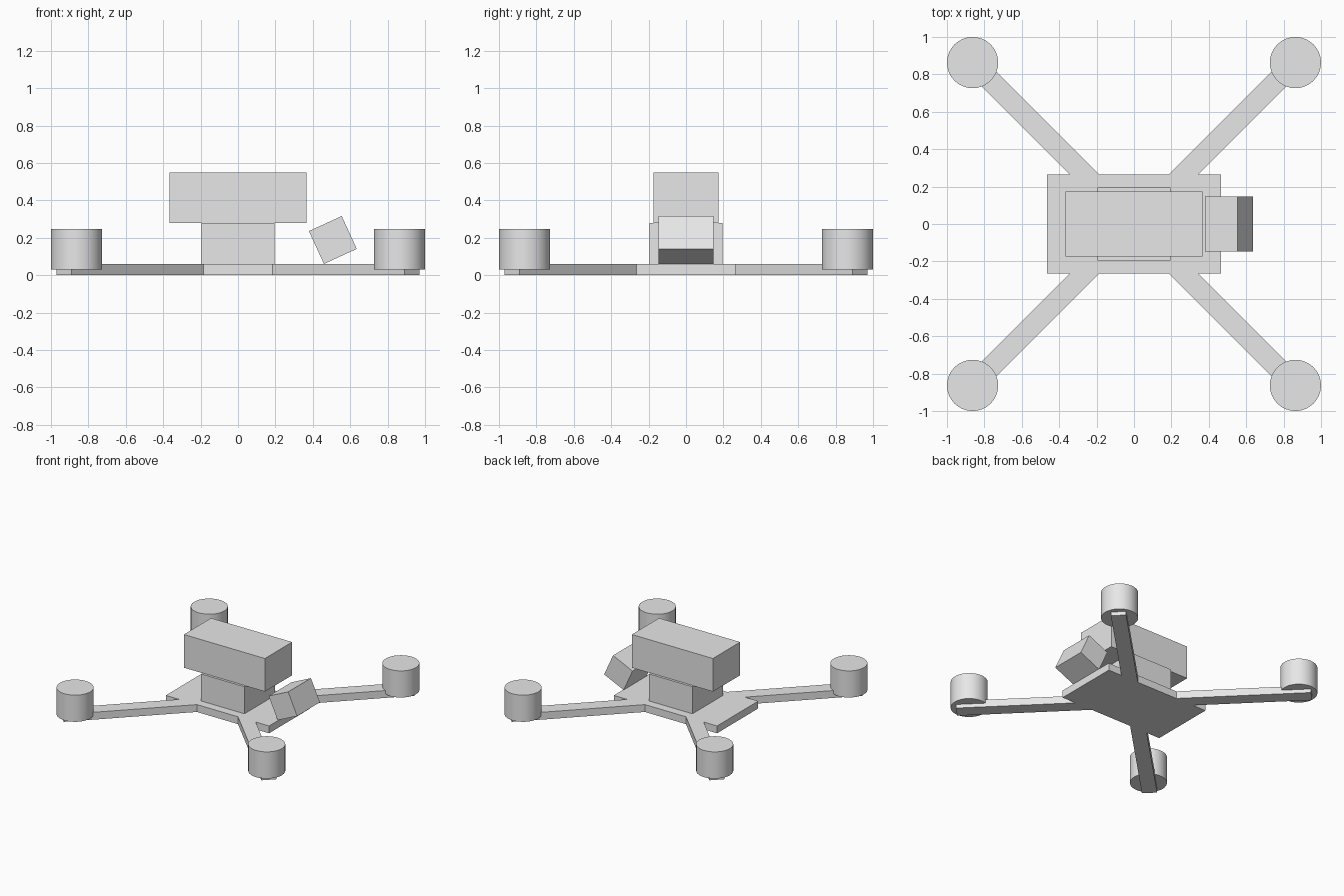
import bpy
from math import radians, sqrt

old = bpy.data.objects.get("Cube")
if old:
    bpy.data.objects.remove(old, do_unlink=True)

grey = bpy.data.materials.new("light grey")
grey.use_nodes = True
COLOUR = (0.8, 0.8, 0.8, 1)
grey.diffuse_color = COLOUR
grey.node_tree.nodes["Principled BSDF"].inputs["Base Color"].default_value = COLOUR


def finish(name):
    part = bpy.context.object
    part.name = name
    part.data.materials.append(grey)
    return part


def box(name, centre, size, rotation=(0, 0, 0)):
    bpy.ops.mesh.primitive_cube_add(size=1, location=centre)
    part = finish(name)
    part.scale = size
    bpy.ops.object.transform_apply(location=False, rotation=False, scale=True)
    part.rotation_euler = rotation
    return part


PLATE = 0.06      # frame thickness
REACH = 0.93      # arm tip along x and y
MOTOR = 0.863     # motor centre along x and y

# Flat frame with stacked body and battery
box("centre_plate", (0, 0, PLATE / 2), (0.93, 0.53, PLATE))
box("body_block", (0, 0, 0.17), (0.39, 0.39, 0.22))
box("battery", (0, 0, 0.413), (0.73, 0.35, 0.27))

# Tilted camera at the +x end
box("camera", (0.507, 0, 0.188), (0.193, 0.293, 0.193), (0, radians(-24.6), 0))

# Two crossed bars form the four arms
for name, angle in (("rising_arm_bar", 45), ("falling_arm_bar", -45)):
    box(name, (0, 0, PLATE / 2), (2 * REACH * sqrt(2), 0.113, PLATE),
        (0, 0, radians(angle)))

# A motor on each arm tip
for sx, side in ((-1, "right"), (1, "left")):
    for sy, end in ((-1, "front"), (1, "back")):
        bpy.ops.mesh.primitive_cylinder_add(
            vertices=32, radius=0.137, depth=0.217,
            location=(sx * MOTOR, sy * MOTOR, 0.139))
        finish(f"{end}_{side}_motor")
        bpy.ops.object.shade_smooth_by_angle(angle=radians(30))
